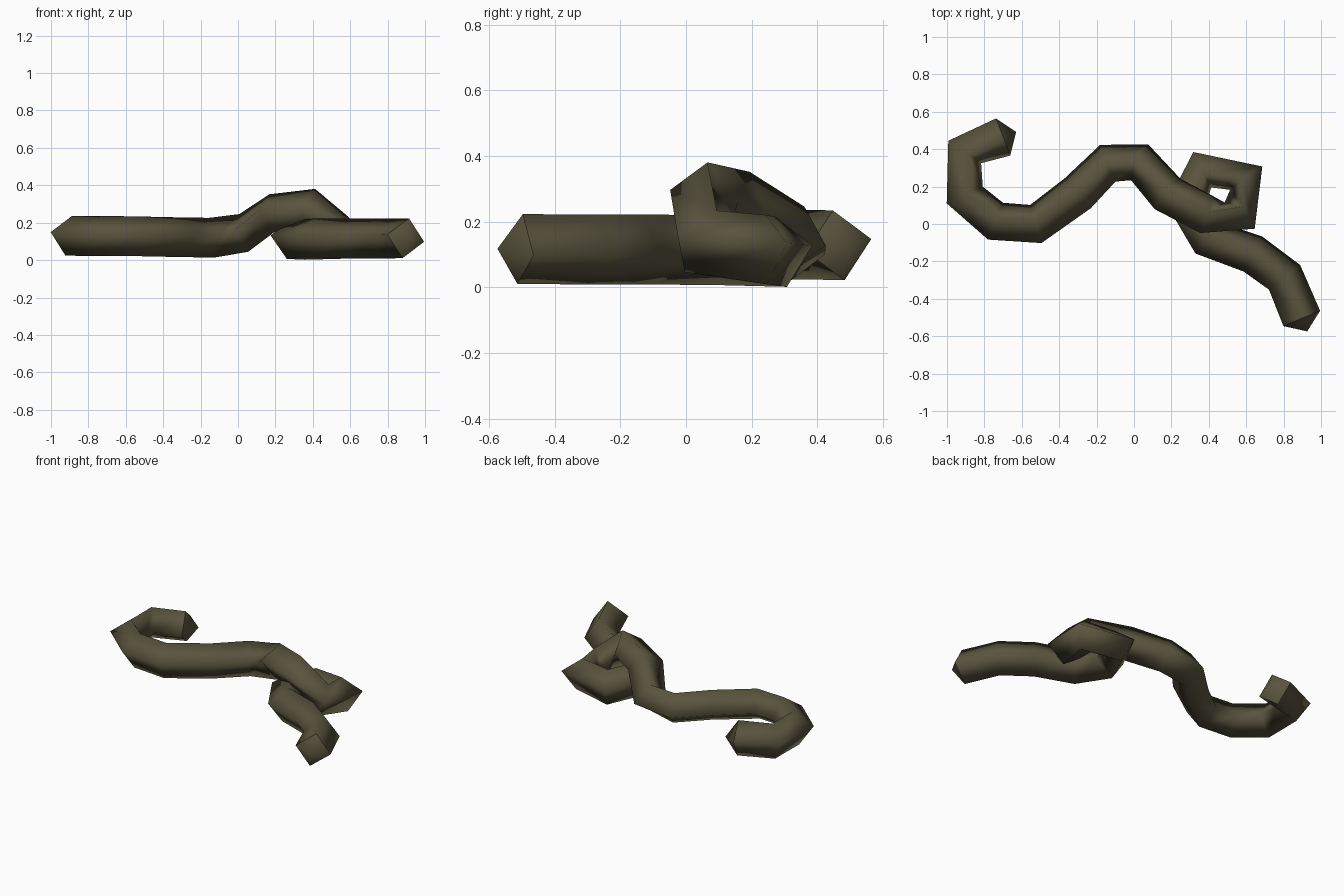
import bpy, bmesh, math
from mathutils import Vector

if "Cube" in bpy.data.objects:
    bpy.data.objects.remove(bpy.data.objects["Cube"])

RADIUS = 0.108
ROLL = 0.18      # slight twist of the diamond cross-section
TIP = 0.075      # length of the pointed caps

# Centre line of the body, from the hooked end, over the loop, to the other end
PATH = [Vector(p) for p in [
    (-0.70, 0.465, 0.128), (-0.905, 0.385, 0.13), (-0.905, 0.155, 0.13),
    (-0.74, 0.015, 0.13), (-0.525, 0.0, 0.127), (-0.30, 0.165, 0.122),
    (-0.14, 0.325, 0.12), (0.03, 0.33, 0.145), (0.18, 0.16, 0.25),
    (0.38, 0.055, 0.278), (0.565, 0.045, 0.14), (0.60, 0.245, 0.115),
    (0.365, 0.29, 0.108), (0.28, 0.11, 0.113), (0.395, -0.075, 0.115),
    (0.635, -0.16, 0.115), (0.805, -0.285, 0.115), (0.897, -0.505, 0.117)]]

mat = bpy.data.materials.new("dark olive")
mat.diffuse_color = (0.100, 0.088, 0.048, 1)
mat.use_nodes = True
mat.node_tree.nodes["Principled BSDF"].inputs["Base Color"].default_value = mat.diffuse_color

bm = bmesh.new()


def direction(i):
    a = PATH[i] - PATH[i - 1] if i > 0 else Vector()
    b = PATH[i + 1] - PATH[i] if i < len(PATH) - 1 else Vector()
    return (a.normalized() + b.normalized()).normalized()


# Four-sided rings along the centre line
rings = []
for i, p in enumerate(PATH):
    t = direction(i)
    side = t.cross(Vector((0, 0, 1))).normalized()
    up = side.cross(t)
    ring = []
    for k in range(4):
        a = ROLL + k * math.pi / 2
        ring.append(bm.verts.new(p + RADIUS * (side * math.cos(a) + up * math.sin(a))))
    rings.append(ring)

# Tube sides
for r0, r1 in zip(rings, rings[1:]):
    for k in range(4):
        n = (k + 1) % 4
        bm.faces.new((r0[k], r0[n], r1[n], r1[k]))

# Pointed caps with a crisp rim
for i, sign in ((0, -1), (len(PATH) - 1, 1)):
    tip = bm.verts.new(PATH[i] + direction(i) * TIP * sign)
    for k in range(4):
        a, b = rings[i][k], rings[i][(k + 1) % 4]
        bm.faces.new((a, b, tip))
        bm.edges.get((a, b)).smooth = False

for f in bm.faces:
    f.smooth = True
bmesh.ops.recalc_face_normals(bm, faces=bm.faces[:])

mesh = bpy.data.meshes.new("looped_body")
bm.to_mesh(mesh)
bm.free()
mesh.materials.append(mat)
obj = bpy.data.objects.new("looped_body", mesh)
bpy.context.collection.objects.link(obj)
